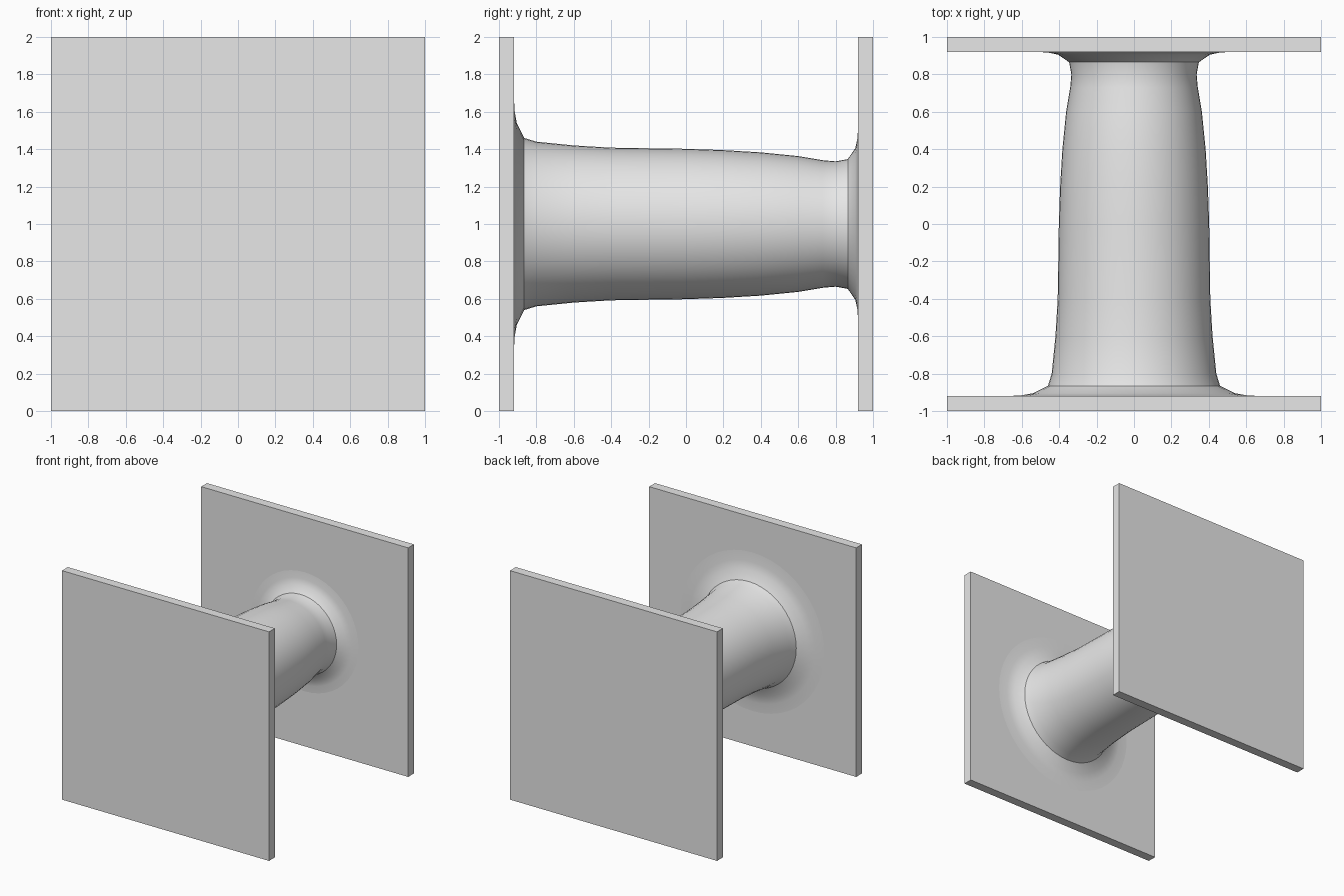
import bpy
import bmesh
import math

cube = bpy.data.objects.get("Cube")
if cube:
    bpy.data.objects.remove(cube, do_unlink=True)

grey = bpy.data.materials.new("plain_grey")
grey.use_nodes = True
colour = (0.8, 0.8, 0.8, 1)
grey.diffuse_color = colour
grey.node_tree.nodes["Principled BSDF"].inputs["Base Color"].default_value = colour


def finish(bm, name):
    bmesh.ops.recalc_face_normals(bm, faces=bm.faces[:])
    mesh = bpy.data.meshes.new(name)
    bm.to_mesh(mesh)
    bm.free()
    mesh.materials.append(grey)
    obj = bpy.data.objects.new(name, mesh)
    bpy.context.collection.objects.link(obj)
    return obj


# Square end plates
for name, y in (("front_plate", -0.96), ("back_plate", 0.96)):
    bm = bmesh.new()
    bmesh.ops.create_cube(bm, size=1)
    for v in bm.verts:
        v.co = (v.co.x * 2, v.co.y * 0.08 + y, v.co.z * 2 + 1)
    finish(bm, name)

# Tapered column with flared feet, turned around the y axis: (y, radius)
profile = [
    (-0.921, 0.72), (-0.917, 0.61), (-0.905, 0.54), (-0.865, 0.46),
    (-0.8, 0.44), (-0.6, 0.42), (-0.4, 0.408), (0, 0.402), (0.2, 0.395),
    (0.4, 0.383), (0.6, 0.363), (0.73, 0.341), (0.8, 0.335),
    (0.865, 0.347), (0.905, 0.405), (0.917, 0.46), (0.922, 0.56),
]
SIDES = 48
bm = bmesh.new()
rings = []
for y, r in profile:
    angles = [math.tau * i / SIDES for i in range(SIDES)]
    rings.append([bm.verts.new((r * math.cos(a), y, 1 + r * math.sin(a))) for a in angles])
for a, b in zip(rings, rings[1:]):
    for i in range(SIDES):
        j = (i + 1) % SIDES
        bm.faces.new((a[i], a[j], b[j], b[i]))
bm.faces.new(rings[0])
bm.faces.new(rings[-1])
column = finish(bm, "column")

# Smooth body with a crease where each flare starts
bpy.ops.object.select_all(action="DESELECT")
column.select_set(True)
bpy.context.view_layer.objects.active = column
bpy.ops.object.shade_smooth_by_angle(angle=math.radians(35))
